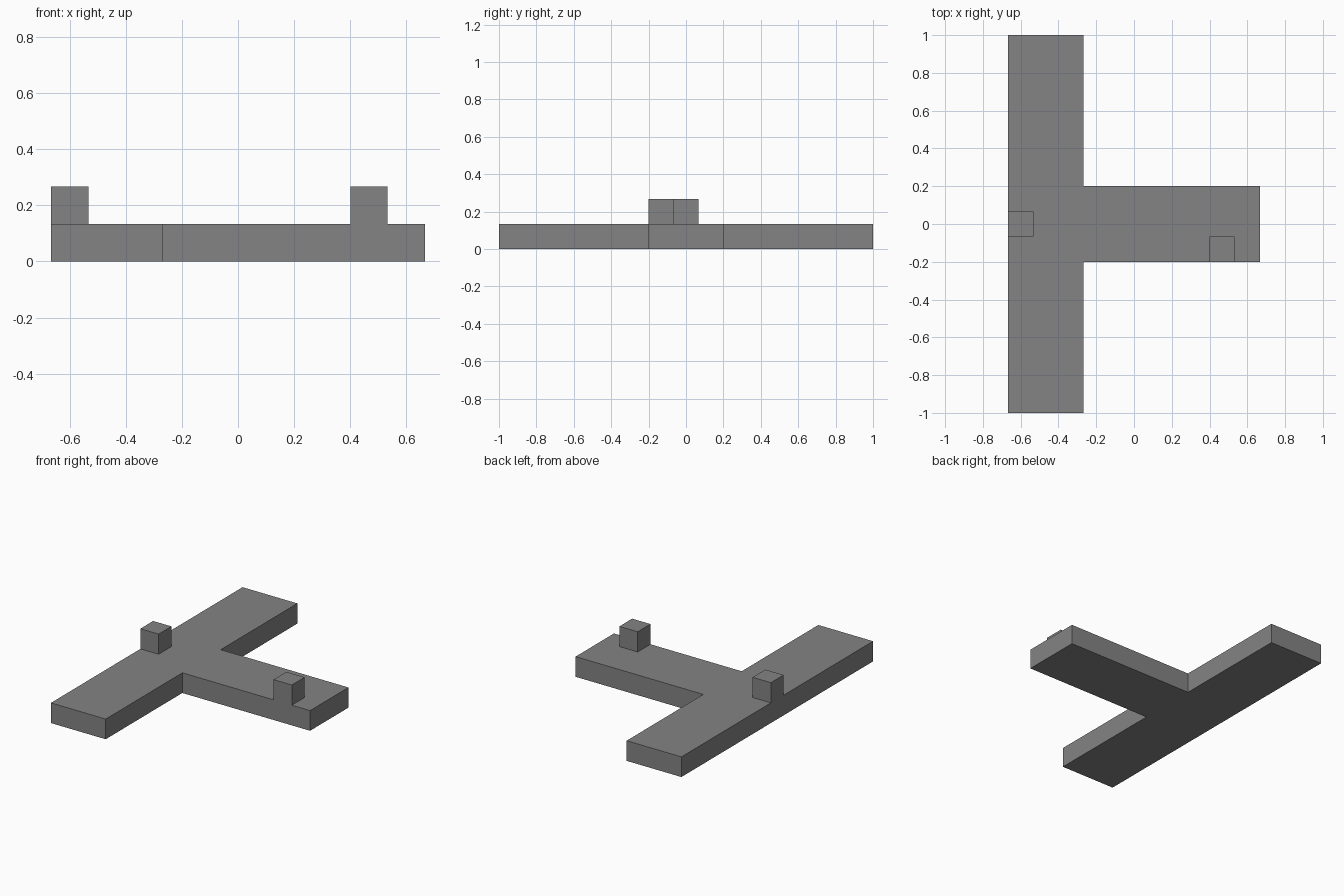
import bpy
import bmesh

cube = bpy.data.objects.get("Cube")
if cube:
    bpy.data.objects.remove(cube, do_unlink=True)

# One plain grey for everything
GREY = (0.23, 0.23, 0.23, 1.0)
grey = bpy.data.materials.new("plain_grey")
grey.use_nodes = True
grey.diffuse_color = GREY
grey.node_tree.nodes["Principled BSDF"].inputs["Base Color"].default_value = GREY

U = 2 / 15           # block size and slab thickness
LEFT, RIGHT = -5 * U, 5 * U
INNER = LEFT + 3 * U  # inner edge of the crossbar
HALF = 1.5 * U        # half width of the stem


def prism(name, outline, bottom, height):
    """Extrude a flat outline straight up."""
    bm = bmesh.new()
    base = bm.faces.new([bm.verts.new((x, y, bottom)) for x, y in outline])
    top = bmesh.ops.extrude_face_region(bm, geom=[base], use_keep_orig=True)["geom"]
    bmesh.ops.translate(bm, vec=(0, 0, height),
                        verts=[g for g in top if isinstance(g, bmesh.types.BMVert)])
    bmesh.ops.recalc_face_normals(bm, faces=bm.faces)
    mesh = bpy.data.meshes.new(name)
    bm.to_mesh(mesh)
    bm.free()
    mesh.materials.append(grey)
    obj = bpy.data.objects.new(name, mesh)
    bpy.context.collection.objects.link(obj)
    return obj


def block(name, x, y):
    """Small cube on the slab, placed by its lower corner."""
    return prism(name, [(x, y), (x + U, y), (x + U, y + U), (x, y + U)], U, U)


# T-shaped slab
prism("t_slab", [(LEFT, -1), (INNER, -1), (INNER, -HALF), (RIGHT, -HALF),
                 (RIGHT, HALF), (INNER, HALF), (INNER, 1), (LEFT, 1)], 0, U)

# Blocks flush with the crossbar's outer edge and the stem's front edge
block("crossbar_block", LEFT, -U / 2)
block("stem_block", 3 * U, -HALF)
